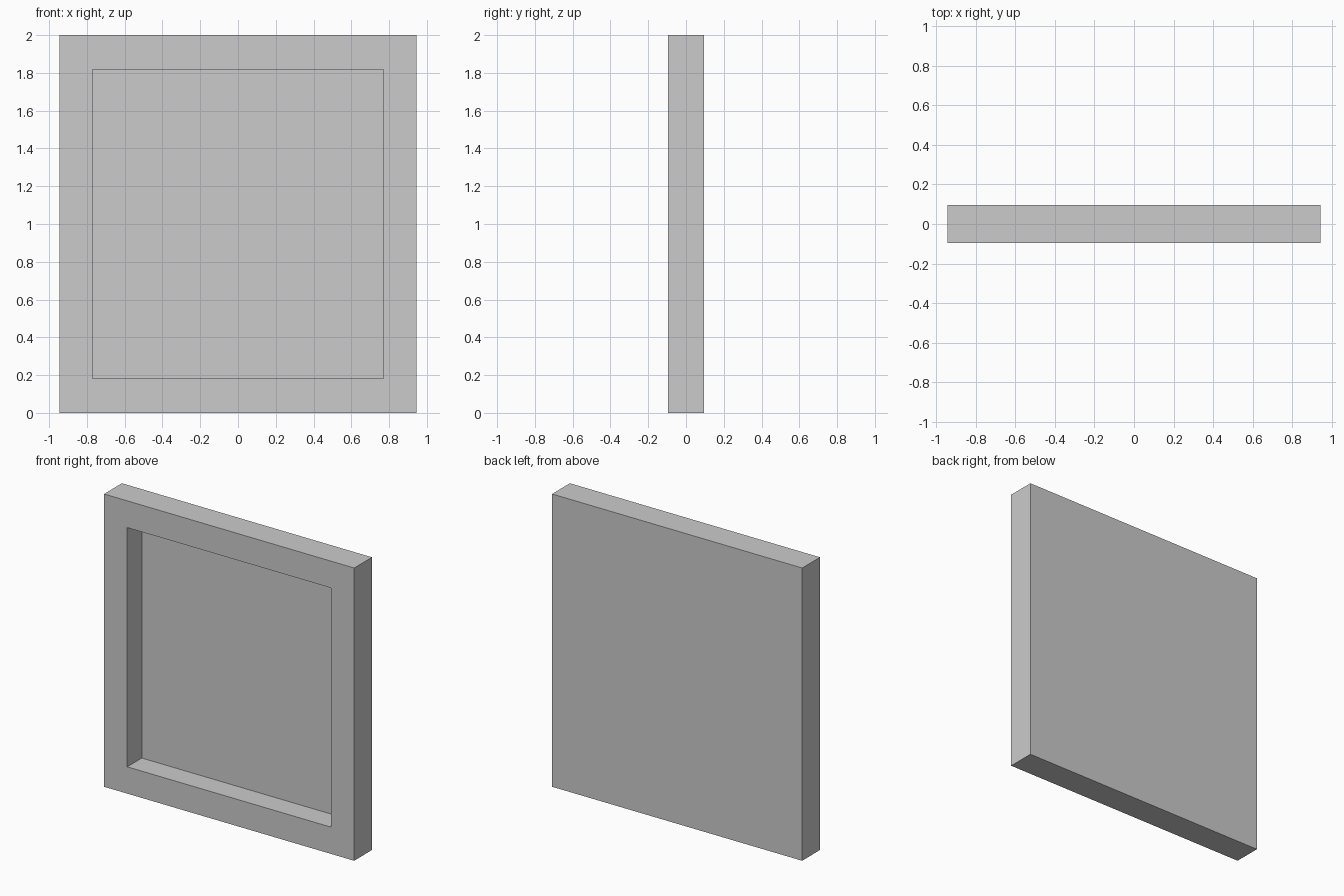
import bpy, bmesh

if "Cube" in bpy.data.objects:
    bpy.data.objects.remove(bpy.data.objects["Cube"])

W, D, H = 0.945, 0.096, 2.0        # half width, half depth, height
IX, Z0, Z1 = 0.77, 0.183, 1.817    # recess opening
FLOOR_Y = 0.061                    # recess floor


def rect(bm, x, y, z0, z1):
    return [bm.verts.new(p) for p in ((-x, y, z0), (x, y, z0), (x, y, z1), (-x, y, z1))]


bm = bmesh.new()
# Rectangular loops from the back face, round the rim, into the recess
loops = [rect(bm, W, D, 0, H), rect(bm, W, -D, 0, H),
         rect(bm, IX, -D, Z0, Z1), rect(bm, IX, FLOOR_Y, Z0, Z1)]
for a, b in zip(loops, loops[1:]):
    for i in range(4):
        j = (i + 1) % 4
        bm.faces.new((a[i], a[j], b[j], b[i]))
# Back panel and recess floor
bm.faces.new(loops[0])
bm.faces.new(loops[-1])
bmesh.ops.recalc_face_normals(bm, faces=bm.faces)

mesh = bpy.data.meshes.new("recessed_panel")
bm.to_mesh(mesh)
bm.free()
bpy.context.collection.objects.link(bpy.data.objects.new("recessed_panel", mesh))
